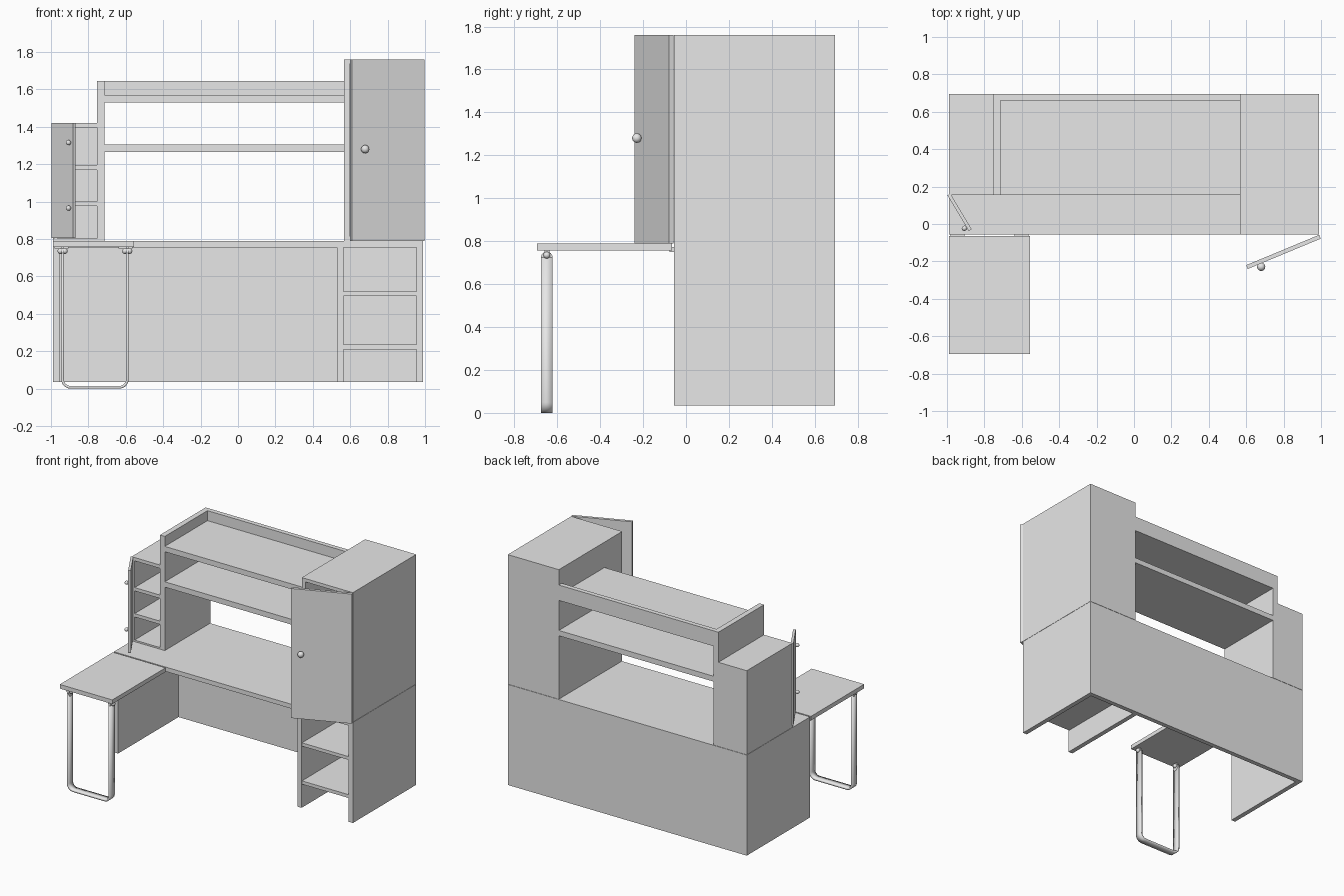
import bpy, bmesh, math
from mathutils import Vector, Matrix

old = bpy.data.objects.get("Cube")
if old:
    bpy.data.objects.remove(old, do_unlink=True)

grey = bpy.data.materials.new("light grey")
grey.use_nodes = True
grey.diffuse_color = (0.8, 0.8, 0.8, 1)
grey.node_tree.nodes["Principled BSDF"].inputs["Base Color"].default_value = (0.8, 0.8, 0.8, 1)


def finish(name, bm, smooth=False):
    bmesh.ops.recalc_face_normals(bm, faces=bm.faces)
    mesh = bpy.data.meshes.new(name)
    bm.to_mesh(mesh)
    bm.free()
    mesh.materials.append(grey)
    ob = bpy.data.objects.new(name, mesh)
    bpy.context.collection.objects.link(ob)
    if smooth:
        bpy.ops.object.select_all(action='DESELECT')
        ob.select_set(True)
        bpy.context.view_layer.objects.active = ob
        bpy.ops.object.shade_smooth_by_angle(angle=math.radians(35))
    return ob


def box(name, x, y, z):
    """Box from (low, high) ranges on each axis."""
    bm = bmesh.new()
    size = Matrix.Diagonal((x[1] - x[0], y[1] - y[0], z[1] - z[0], 1))
    mid = Matrix.Translation([(a + b) / 2 for a, b in (x, y, z)])
    bmesh.ops.create_cube(bm, size=1, matrix=mid @ size)
    return finish(name, bm)


def door(name, hinge, free, z, thick):
    """Upright plate between two plan points, thickened on its outer side."""
    a, b = Vector(hinge), Vector(free)
    d = (b - a).normalized()
    out = Vector((-d.y, d.x)) * thick
    if out.y > 0:
        out = -out
    bm = bmesh.new()
    base = bm.faces.new([bm.verts.new((p.x, p.y, z[0])) for p in (a, b, b + out, a + out)])
    ext = bmesh.ops.extrude_face_region(bm, geom=[base], use_keep_orig=True)
    top = [v for v in ext["geom"] if isinstance(v, bmesh.types.BMVert)]
    bmesh.ops.translate(bm, verts=top, vec=(0, 0, z[1] - z[0]))
    return finish(name, bm)


def ball(name, pos, r):
    bm = bmesh.new()
    bmesh.ops.create_uvsphere(bm, u_segments=20, v_segments=12, radius=r, matrix=Matrix.Translation(pos))
    return finish(name, bm, True)


def rod(name, a, b, r):
    a, b = Vector(a), Vector(b)
    turn = (b - a).to_track_quat('Z', 'Y').to_matrix().to_4x4()
    bm = bmesh.new()
    bmesh.ops.create_cone(bm, cap_ends=True, segments=24, radius1=r, radius2=r,
                          depth=(b - a).length, matrix=Matrix.Translation((a + b) / 2) @ turn)
    return finish(name, bm, True)


T = 0.035
FRONT, BACK = -0.055, 0.695
BASE = (0.035, 0.755)
DEPTH = (FRONT, BACK - T)

# Desk base
box("desk_top", (-0.99, 0.99), (FRONT, BACK), (0.755, 0.788))
box("desk_back", (-0.99, 0.99), (BACK - T, BACK), BASE)
for name, x in (("desk_left_end", -0.99), ("desk_divider", 0.53), ("desk_right_end", 0.955)):
    box(name, (x, x + T), DEPTH, BASE)
for z in (0.21, 0.495):
    box("desk_shelf", (0.565, 0.955), (FRONT + 0.005, BACK - T), (z, z + 0.025))

# Tall cupboard with a door standing ajar
W = 0.03
CUP = (0.79, 1.76)
box("cupboard_left_side", (0.567, 0.567 + W), (FRONT, BACK), CUP)
box("cupboard_right_side", (0.99 - W, 0.99), (FRONT, BACK), CUP)
inner = (0.567 + W, 0.99 - W)
box("cupboard_back", inner, (BACK - W, BACK), CUP)
box("cupboard_top", inner, (FRONT, BACK - W), (1.735, 1.76))
box("cupboard_floor", inner, (FRONT, BACK - W), (0.79, 0.815))
door("cupboard_door", (0.99, -0.058), (0.6, -0.22), CUP, 0.022)
rod("cupboard_knob_stem", (0.67, -0.2, 1.28), (0.68, -0.228, 1.28), 0.01)
ball("cupboard_knob", (0.68, -0.229, 1.28), 0.022)

# Open shelves over the desk
SY = (0.155, BACK)
box("shelf_side", (-0.755, -0.715), SY, (0.79, 1.645))
box("top_shelf", (-0.715, 0.567), SY, (1.53, 1.57))
box("top_shelf_rail", (-0.715, 0.567), (BACK - T, BACK), (1.57, 1.645))
box("middle_shelf", (-0.715, 0.567), SY, (1.265, 1.305))

# Small pigeonhole cupboard
PX = (-0.965, -0.755)
box("pigeonhole_side", (-0.99, -0.965), SY, (0.79, 1.42))
box("pigeonhole_back", PX, (BACK - 0.025, BACK), (0.79, 1.42))
for z in (0.79, 0.975, 1.17, 1.395):
    box("pigeonhole_shelf", PX, (0.155, BACK - 0.025), (z, z + (0.012 if z < 0.8 else 0.025)))
door("pigeonhole_door", (-0.982, 0.163), (-0.868, -0.028), (0.805, 1.42), 0.018)
for z in (0.965, 1.315):
    rod("pigeonhole_knob_stem", (-0.89, -0.012, z), (-0.906, -0.022, z), 0.006)
    ball("pigeonhole_knob", (-0.907, -0.023, z), 0.014)

# Fold-out side table with hinges
box("side_table", (-0.99, -0.555), (-0.695, -0.065), (0.757, 0.788))
for x in (-0.98, -0.64):
    box("table_hinge", (x, x + 0.075), (-0.077, -0.05), (0.75, 0.772))

# Looped flat-bar leg: half path with a rounded corner, mirrored
MID, HALF, R, BAR = -0.765, 0.18, 0.05, 0.014
half = [(HALF, 0.725)]
for i in range(9):
    t = math.pi / 2 * i / 8
    half.append((HALF - R + R * math.cos(t), R - R * math.sin(t)))
path = half + [(-x, z) for x, z in reversed(half)]
bm = bmesh.new()
rows = [[bm.verts.new((MID + x, y, z)) for y in (-0.675, -0.622)] for x, z in path]
for p, q in zip(rows, rows[1:]):
    bm.faces.new((p[0], p[1], q[1], q[0]))
leg = finish("table_leg", bm, True)
# Thicken toward the inside of the loop
mod = leg.modifiers.new("bar", 'SOLIDIFY')
mod.thickness = BAR
inward = leg.data.polygons[0].normal.x * (MID - leg.data.vertices[0].co.x) > 0
mod.offset = 1 if inward else -1

# Rounded leg ends with pivots and brackets
for s in (-1, 1):
    outer, inside = MID + s * HALF, MID + s * (HALF - BAR)
    rod("leg_end", (outer, -0.6485, 0.725), (inside, -0.6485, 0.725), 0.0265)
    for x in (outer + s * 0.004, inside - s * 0.004):
        ball("leg_pivot", (x, -0.6485, 0.735), 0.016)
    box("leg_bracket", sorted((outer, inside)), (-0.66, -0.637), (0.735, 0.757))
